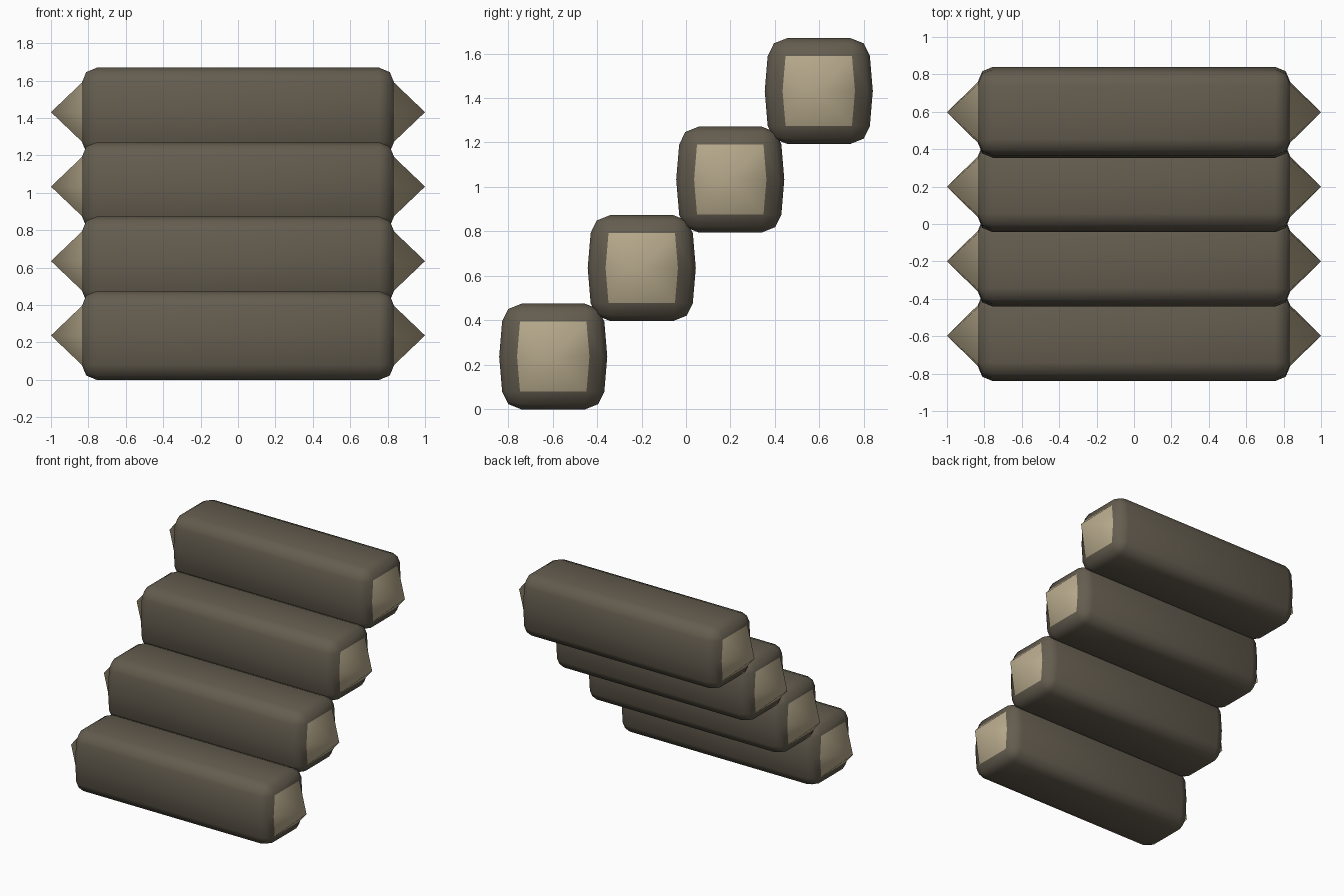
import bpy, bmesh

if "Cube" in bpy.data.objects:
    bpy.data.objects.remove(bpy.data.objects["Cube"])

HALF_X, HALF_Z = 0.835, 0.2375     # beam half length and half height
Y_EDGE, Y_MID = 0.223, 0.243       # front/back bulge slightly at mid height
BEVEL, TIP = 0.08, 1.0


def material(name, color):
    m = bpy.data.materials.new(name)
    m.diffuse_color = (*color, 1)
    m.use_nodes = True
    m.node_tree.nodes["Principled BSDF"].inputs["Base Color"].default_value = m.diffuse_color
    return m


bark = material("dark bark", (0.127, 0.108, 0.078))
cut_wood = material("pale cut wood", (0.46, 0.39, 0.255))


def beam_mesh():
    bm = bmesh.new()
    bmesh.ops.create_cube(bm, size=2)
    # loop around the middle so the sides can bulge
    bmesh.ops.bisect_plane(bm, geom=bm.verts[:] + bm.edges[:] + bm.faces[:],
                           plane_co=(0, 0, 0), plane_no=(0, 0, 1))
    for v in bm.verts:
        mid = abs(v.co.z) < 0.01
        v.co.x *= HALF_X
        v.co.y *= Y_MID if mid else Y_EDGE
        v.co.z *= HALF_Z
    # rounded outer edges, leaving the middle loop alone
    outer = [e for e in bm.edges if any(abs(v.co.z) > 0.01 for v in e.verts)]
    bmesh.ops.bevel(bm, geom=outer, offset=BEVEL, segments=2, profile=0.5,
                    affect='EDGES', clamp_overlap=True)
    bm.normal_update()
    # pale pointed ends
    for side in (-1, 1):
        ends = [f for f in bm.faces if f.normal.x * side > 0.98]
        if len(ends) > 1:
            ends = bmesh.ops.dissolve_faces(bm, faces=ends)["region"]
        poked = bmesh.ops.poke(bm, faces=ends)
        for v in poked["verts"]:
            v.co = (side * TIP, 0, 0)
        for f in poked["faces"]:
            f.material_index = 1
    bmesh.ops.recalc_face_normals(bm, faces=bm.faces[:])
    for f in bm.faces:
        f.smooth = True
    me = bpy.data.meshes.new("beam_step")
    bm.to_mesh(me)
    bm.free()
    me.materials.append(bark)
    me.materials.append(cut_wood)
    return me


# four beams rising towards the back
mesh = beam_mesh()
for i in range(4):
    step = bpy.data.objects.new(f"beam_step_{i + 1}", mesh)
    step.location = (0, (i - 1.5) * 0.398, HALF_Z + i * 0.398)
    bpy.context.collection.objects.link(step)
